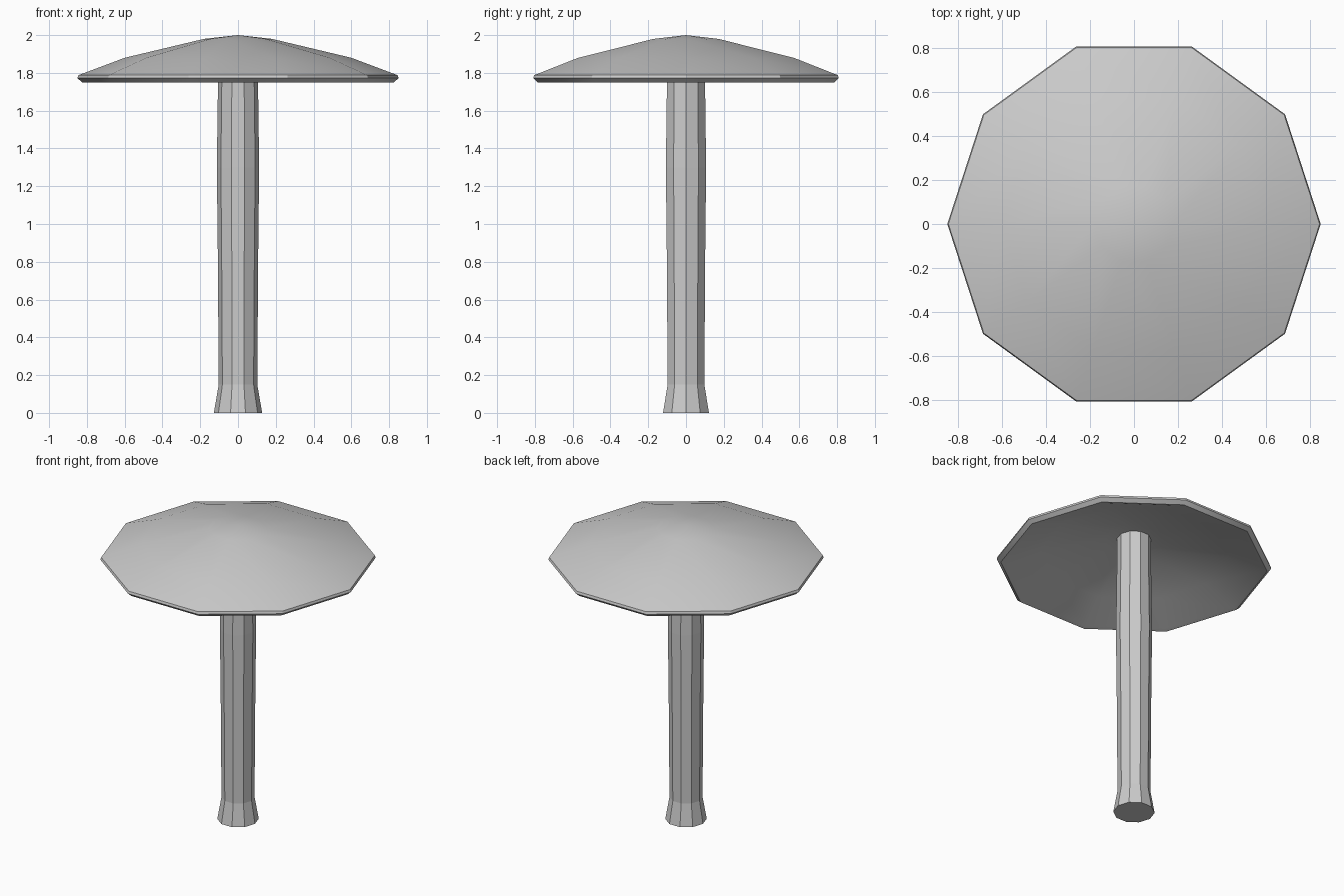
import bpy, bmesh, math

if "Cube" in bpy.data.objects:
    bpy.data.objects.remove(bpy.data.objects["Cube"])

SIDES = 10


def lathe(name, profile, smooth):
    """Revolve (radius, z) points into a ten-sided solid; radius 0 makes a pole."""
    bm = bmesh.new()
    rings = []
    for r, z in profile:
        if r == 0:
            rings.append([bm.verts.new((0, 0, z))] * SIDES)
        else:
            rings.append([bm.verts.new((r * math.cos(2 * math.pi * i / SIDES),
                                        r * math.sin(2 * math.pi * i / SIDES), z))
                          for i in range(SIDES)])
    for a, b in zip(rings, rings[1:]):
        for i in range(SIDES):
            j = (i + 1) % SIDES
            bm.faces.new(list(dict.fromkeys((a[i], a[j], b[j], b[i]))))
    # close open ends with flat polygons
    for ring in (rings[0], rings[-1]):
        if ring[0] is not ring[1]:
            bm.faces.new(ring)
    bmesh.ops.recalc_face_normals(bm, faces=bm.faces)
    mesh = bpy.data.meshes.new(name)
    bm.to_mesh(mesh)
    bm.free()
    obj = bpy.data.objects.new(name, mesh)
    bpy.context.collection.objects.link(obj)
    if smooth:
        bpy.ops.object.select_all(action='DESELECT')
        obj.select_set(True)
        bpy.context.view_layer.objects.active = obj
        bpy.ops.object.shade_smooth_by_angle(angle=math.radians(30))
    return obj


# stem with flared foot and slight swelling, running up into the cap
lathe("stem", [(0.128, 0), (0.102, 0.15), (0.107, 0.85), (0.112, 1.3),
               (0.106, 1.75), (0.106, 1.96)], False)

# thin umbrella-shaped cap: outer surface, rim, hollow underside
lathe("cap", [(0, 2.0), (0.18, 1.98), (0.6, 1.88), (0.845, 1.788),
              (0.85, 1.772), (0.825, 1.75), (0.80, 1.757), (0.58, 1.845),
              (0.18, 1.94), (0, 1.955)], True)
